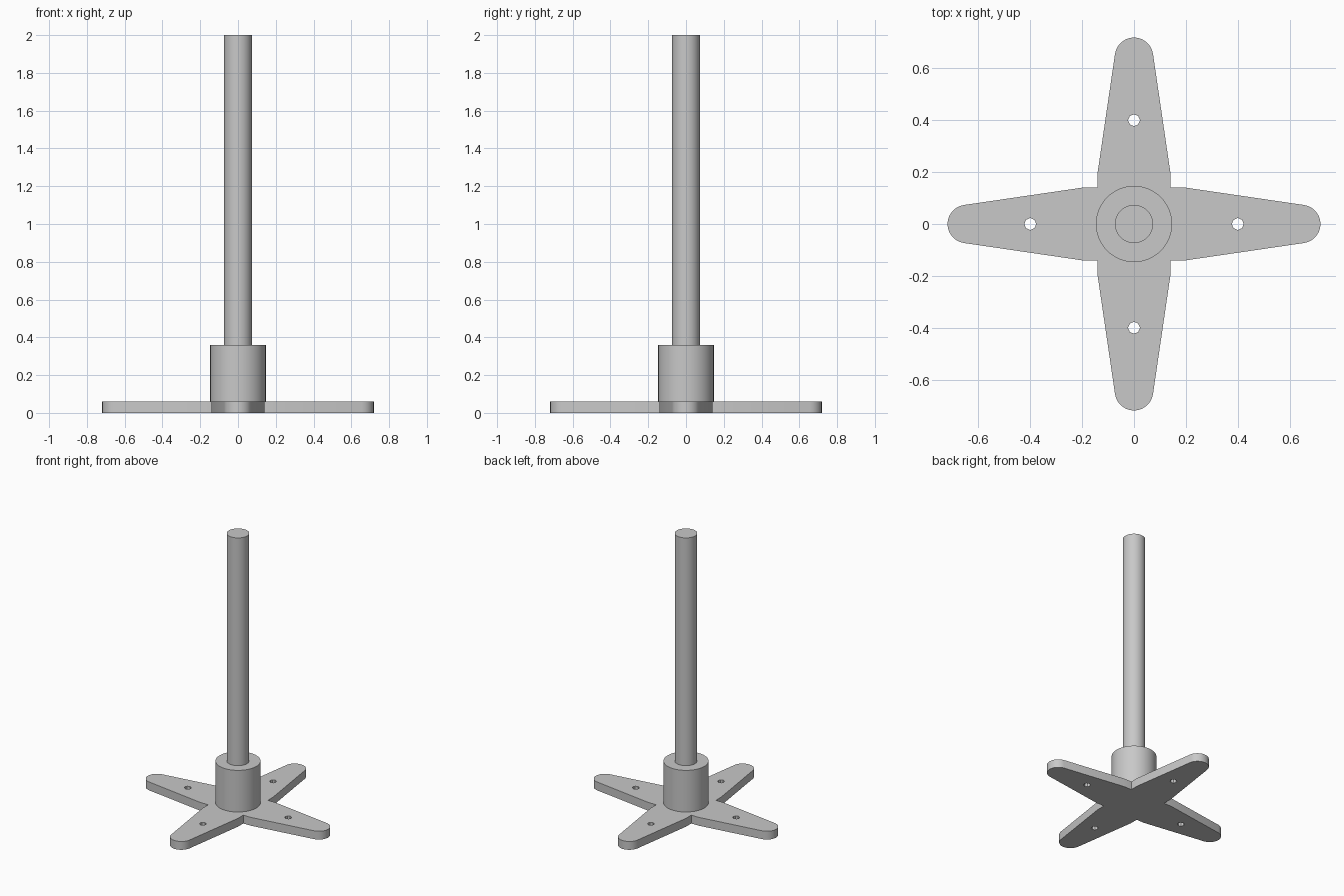
import bpy
import bmesh
from math import cos, sin, radians
from mathutils import Matrix, Vector

cube = bpy.data.objects.get("Cube")
if cube:
    bpy.data.objects.remove(cube)

# Single plain grey metal
GREY = (0.58, 0.58, 0.58, 1)
metal = bpy.data.materials.new("grey_metal")
metal.use_nodes = True
metal.diffuse_color = GREY
metal.node_tree.nodes["Principled BSDF"].inputs["Base Color"].default_value = GREY

PLATE_TOP, COLLAR_TOP, POST_TOP = 0.06, 0.36, 2.0
HOLE_DISTANCE, HOLE_RADIUS = 0.4, 0.023
TIP_CENTRE, TIP_RADIUS = 0.645, 0.074


def finish(name, bm):
    bmesh.ops.recalc_face_normals(bm, faces=bm.faces)
    mesh = bpy.data.meshes.new(name)
    bm.to_mesh(mesh)
    bm.free()
    mesh.materials.append(metal)
    obj = bpy.data.objects.new(name, mesh)
    bpy.context.collection.objects.link(obj)
    return obj


def add_cylinder(bm, radius, bottom, top, sides, x=0, y=0):
    place = Matrix.Translation((x, y, (bottom + top) / 2))
    bmesh.ops.create_cone(bm, cap_ends=True, segments=sides, radius1=radius,
                          radius2=radius, depth=top - bottom, matrix=place)


def smooth(obj):
    bpy.ops.object.select_all(action="DESELECT")
    obj.select_set(True)
    bpy.context.view_layer.objects.active = obj
    bpy.ops.object.shade_smooth_by_angle(angle=radians(30))


# Base: four tapered, round-ended arms drawn as one outline
arm = [Vector((0.14, -0.14, 0)), Vector((0.2, -0.14, 0))]
for i in range(13):
    a = radians(-81 + 162 * i / 12)
    arm.append(Vector((TIP_CENTRE + TIP_RADIUS * cos(a), TIP_RADIUS * sin(a), 0)))
arm.append(Vector((0.2, 0.14, 0)))

bm = bmesh.new()
outline = [bm.verts.new(Matrix.Rotation(radians(90 * turn), 3, "Z") @ p)
           for turn in range(4) for p in arm]
floor = bm.faces.new(outline)
extruded = bmesh.ops.extrude_face_region(bm, geom=[floor], use_keep_orig=True)
bmesh.ops.translate(bm, vec=(0, 0, PLATE_TOP),
                    verts=[v for v in extruded["geom"] if isinstance(v, bmesh.types.BMVert)])
base = finish("cross_base", bm)
smooth(base)

# Screw holes through the arms
bm = bmesh.new()
for turn in range(4):
    a = radians(90 * turn)
    add_cylinder(bm, HOLE_RADIUS, -0.05, PLATE_TOP + 0.05, 8,
                 HOLE_DISTANCE * cos(a), HOLE_DISTANCE * sin(a))
cutter = finish("hole_cutter", bm)
cutter.hide_render = True
cutter.hide_viewport = True
cut = base.modifiers.new("screw_holes", "BOOLEAN")
cut.operation = "DIFFERENCE"
cut.solver = "EXACT"
cut.object = cutter

# Collar and upright post
for name, radius, bottom, top in (("collar", 0.147, PLATE_TOP, COLLAR_TOP),
                                  ("post", 0.0735, COLLAR_TOP, POST_TOP)):
    bm = bmesh.new()
    add_cylinder(bm, radius, bottom, top, 48)
    smooth(finish(name, bm))
